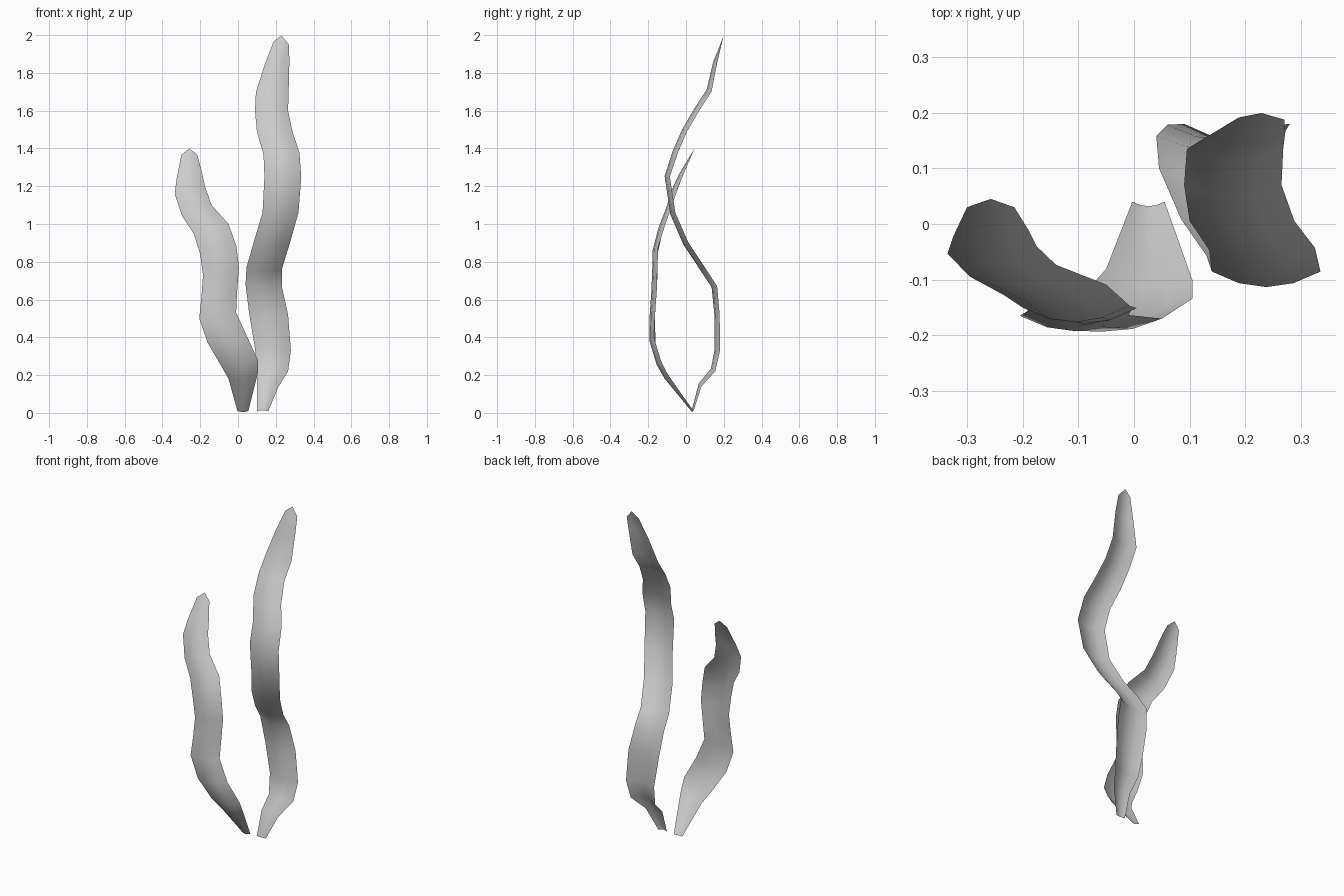
import bpy, bmesh
from mathutils import Vector


def interp(pts, t):
    # piecewise linear lookup in (key, value) pairs
    for (a, va), (b, vb) in zip(pts, pts[1:]):
        if t <= b:
            return va + (vb - va) * (t - a) / (b - a)
    return pts[-1][1]


def blade(name, rows, sway, bulge, tip, cols=4):
    """Curved leaf sheet: rows = (left x, left z, right x, right z), sway = (z, y)."""
    bm = bmesh.new()
    grid = []
    for i, (xl, zl, xr, zr) in enumerate(rows):
        line = []
        depth = bulge * min(1, (xr - xl) / 0.17)
        for j in range(cols + 1):
            t = j / cols
            u = 2 * t - 1
            x, z = xl + (xr - xl) * t, zl + (zr - zl) * t
            if i == len(rows) - 1:
                z += tip * (1 - abs(u))
            y = interp(sway, z)
            slope = (interp(sway, z + 0.05) - interp(sway, z - 0.05)) / 0.1
            n = Vector((0, -1, slope)).normalized()
            k = depth * (1 - u * u) * (0 if i == len(rows) - 1 else 1)
            line.append(bm.verts.new(Vector((x, y, z)) + n * k))
        grid.append(line)
    for a, b in zip(grid, grid[1:]):
        for j in range(cols):
            bm.faces.new((a[j], a[j + 1], b[j + 1], b[j]))
    me = bpy.data.meshes.new(name)
    bm.to_mesh(me)
    bm.free()
    for p in me.polygons:
        p.use_smooth = True
    ob = bpy.data.objects.new(name, me)
    bpy.context.collection.objects.link(ob)
    return ob


# Tall leaf on the right
blade("tall_leaf",
      [(0.10, 0.01, 0.16, 0.01), (0.10, 0.15, 0.215, 0.14), (0.10, 0.22, 0.265, 0.22),
       (0.09, 0.34, 0.28, 0.33), (0.06, 0.52, 0.265, 0.52), (0.04, 0.68, 0.232, 0.67),
       (0.045, 0.77, 0.232, 0.76), (0.085, 0.91, 0.275, 0.90), (0.13, 1.06, 0.32, 1.06),
       (0.14, 1.25, 0.335, 1.25), (0.135, 1.37, 0.325, 1.38), (0.10, 1.49, 0.288, 1.49),
       (0.09, 1.60, 0.265, 1.60), (0.095, 1.70, 0.268, 1.70), (0.14, 1.84, 0.272, 1.86),
       (0.188, 1.965, 0.27, 1.95)],
      [(-0.1, 0.02), (0.01, 0.04), (0.15, 0.085), (0.22, 0.155), (0.33, 0.18), (0.55, 0.178),
       (0.67, 0.165), (0.77, 0.10), (0.86, 0.035), (0.97, -0.025), (1.15, -0.088),
       (1.27, -0.085), (1.4, -0.035), (1.5, 0.01), (1.6, 0.07), (1.7, 0.135), (1.88, 0.17),
       (2.0, 0.2)],
      0.028, 0.04)

# Short leaf on the left
blade("short_leaf",
      [(-0.003, 0.01, 0.055, 0.01), (-0.05, 0.18, 0.105, 0.21), (-0.09, 0.25, 0.105, 0.28),
       (-0.16, 0.37, 0.05, 0.40), (-0.205, 0.50, -0.01, 0.53), (-0.193, 0.62, -0.005, 0.64),
       (-0.185, 0.73, 0.005, 0.77), (-0.2, 0.84, -0.008, 0.88), (-0.235, 0.95, -0.05, 1.00),
       (-0.295, 1.04, -0.14, 1.10), (-0.335, 1.16, -0.175, 1.20), (-0.325, 1.24, -0.19, 1.27),
       (-0.30, 1.365, -0.215, 1.365)],
      [(-0.1, 0.1), (0.01, 0.04), (0.2, -0.095), (0.25, -0.125), (0.4, -0.17), (0.6, -0.16),
       (0.68, -0.15), (0.82, -0.152), (0.9, -0.145), (1.08, -0.08), (1.2, -0.04), (1.4, 0.045)],
      0.028, 0.035)
